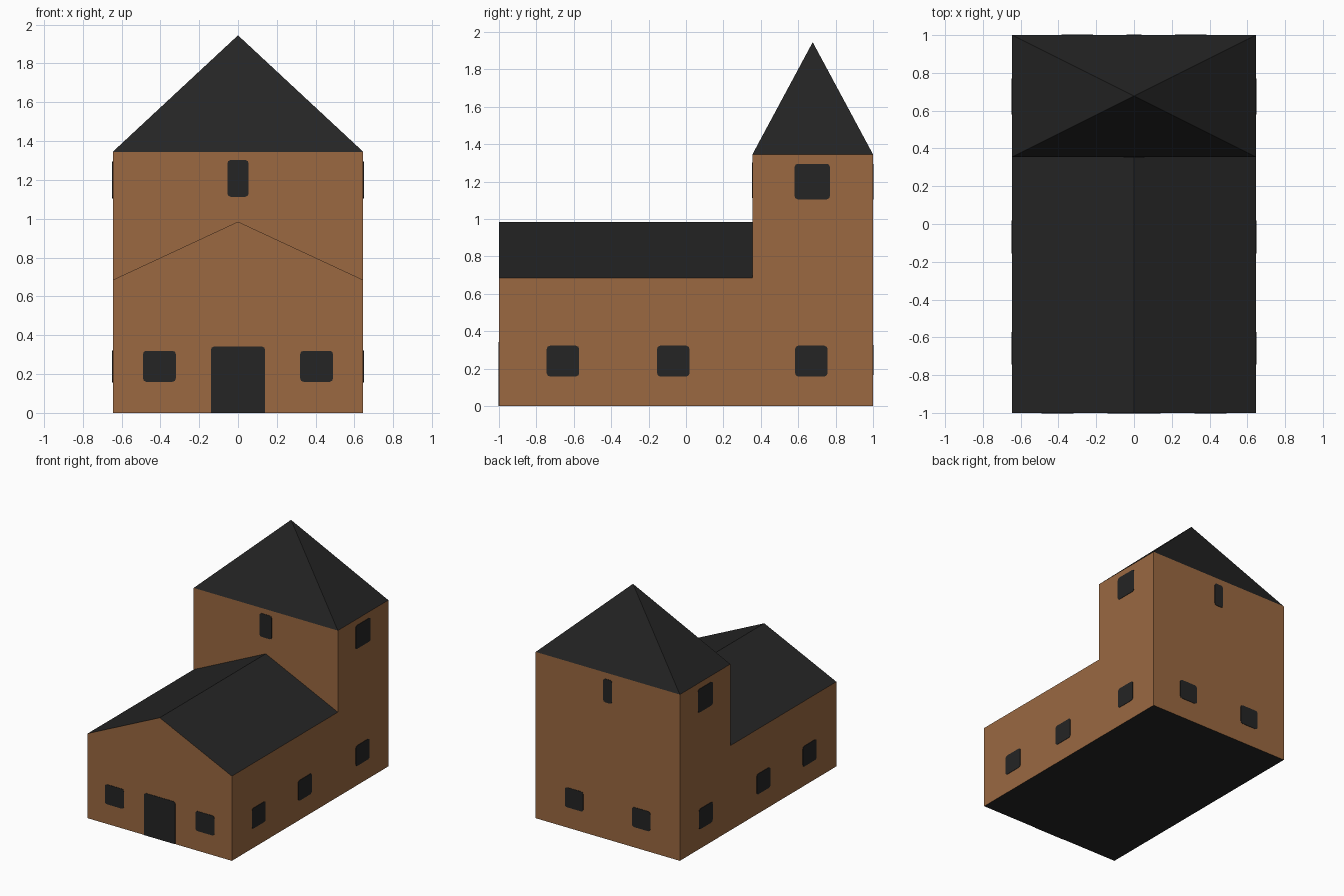
import bpy, bmesh, math
from mathutils import Vector

if "Cube" in bpy.data.objects:
    bpy.data.objects.remove(bpy.data.objects["Cube"])

W, EAVES, RIDGE = 0.645, 0.685, 0.985       # half width and nave heights
Y0, Y1, Y2 = -1.0, 0.355, 1.0               # nave front, tower front, tower back
TOWER, APEX = 1.345, 1.945


def material(name, rgb):
    m = bpy.data.materials.new(name)
    m.diffuse_color = (*rgb, 1)
    m.use_nodes = True
    m.node_tree.nodes["Principled BSDF"].inputs["Base Color"].default_value = m.diffuse_color
    return m


BROWN = material("brown wall", (0.325, 0.14, 0.053))
DARK = material("charcoal", (0.018, 0.018, 0.018))


def finish(name, bm, mats):
    bmesh.ops.recalc_face_normals(bm, faces=bm.faces)
    me = bpy.data.meshes.new(name)
    bm.to_mesh(me)
    bm.free()
    for m in mats:
        me.materials.append(m)
    ob = bpy.data.objects.new(name, me)
    bpy.context.collection.objects.link(ob)
    return ob


def colour_by_direction(bm):
    # walls are brown, roof slopes and underside are charcoal
    bmesh.ops.recalc_face_normals(bm, faces=bm.faces)
    for f in bm.faces:
        f.normal_update()
        f.material_index = 1 if abs(f.normal.z) > 0.1 else 0


# Nave: gabled profile extruded back to the tower
bm = bmesh.new()
profile = [(-W, 0), (W, 0), (W, EAVES), (0, RIDGE), (-W, EAVES)]
front = bm.faces.new([bm.verts.new((x, Y0, z)) for x, z in profile])
ext = bmesh.ops.extrude_face_region(bm, geom=[front], use_keep_orig=True)
bmesh.ops.translate(bm, vec=(0, Y1 - Y0, 0),
                    verts=[v for v in ext["geom"] if isinstance(v, bmesh.types.BMVert)])
colour_by_direction(bm)
# drop the end hidden against the tower
bmesh.ops.delete(bm, geom=[f for f in bm.faces if f.calc_center_median().y > Y1 - 0.01],
                 context='FACES_ONLY')
finish("nave", bm, [BROWN, DARK])

# Tower: box whose top is poked up into a pyramid roof
bm = bmesh.new()
bmesh.ops.create_cube(bm, size=1)
for v in bm.verts:
    v.co = Vector((v.co.x * 2 * W, (Y1 + Y2) / 2 + v.co.y * (Y2 - Y1), (v.co.z + 0.5) * TOWER))
top = max(bm.faces, key=lambda f: f.calc_center_median().z)
poke = bmesh.ops.poke(bm, faces=[top])
poke["verts"][0].co.z = APEX
colour_by_direction(bm)
finish("tower", bm, [BROWN, DARK])


def plate(name, origin, along, out, w, h, r=0.018, square_base=False):
    """Thin rounded plate centred on origin, lying on a wall facing `out`."""
    origin, along, out = Vector(origin), Vector(along), Vector(out)
    pts = []
    for i, (sx, sz) in enumerate([(1, 1), (-1, 1), (-1, -1), (1, -1)]):
        if square_base and sz < 0:
            pts.append((sx * w / 2, -h / 2))
            continue
        for k in range(3):
            a = math.pi / 2 * (i + k / 2)
            pts.append((sx * (w / 2 - r) + r * math.cos(a),
                        sz * (h / 2 - r) + r * math.sin(a)))
    bm = bmesh.new()
    f = bm.faces.new([bm.verts.new(origin + along * u + Vector((0, 0, v))) for u, v in pts])
    ext = bmesh.ops.extrude_face_region(bm, geom=[f], use_keep_orig=True)
    bmesh.ops.translate(bm, vec=out * 0.003,
                        verts=[v for v in ext["geom"] if isinstance(v, bmesh.types.BMVert)])
    finish(name, bm, [DARK])


X, Y = (1, 0, 0), (0, 1, 0)
# Front: door, two windows, tower window
plate("door", (0, Y0, 0.171), X, (0, -1, 0), 0.28, 0.342, square_base=True)
plate("tower_front_window", (0, Y1, 1.208), X, (0, -1, 0), 0.11, 0.19)
plate("tower_back_window", (0, Y2, 1.2), X, Y, 0.08, 0.19)
for s, side in ((-1, "left"), (1, "right")):
    plate("front_window_" + side, (s * 0.405, Y0, 0.24), X, (0, -1, 0), 0.17, 0.16)
    plate("back_window_" + side, (s * 0.30, Y2, 0.245), X, Y, 0.165, 0.16)
    # Side walls: three low windows and one high in the tower
    for i, y in enumerate((-0.658, -0.068, 0.67)):
        plate(f"{side}_window_{i + 1}", (s * W, y, 0.24), Y, (s, 0, 0), 0.174, 0.165)
    plate(f"tower_{side}_window", (s * W, 0.675, 1.2), Y, (s, 0, 0), 0.19, 0.19)
